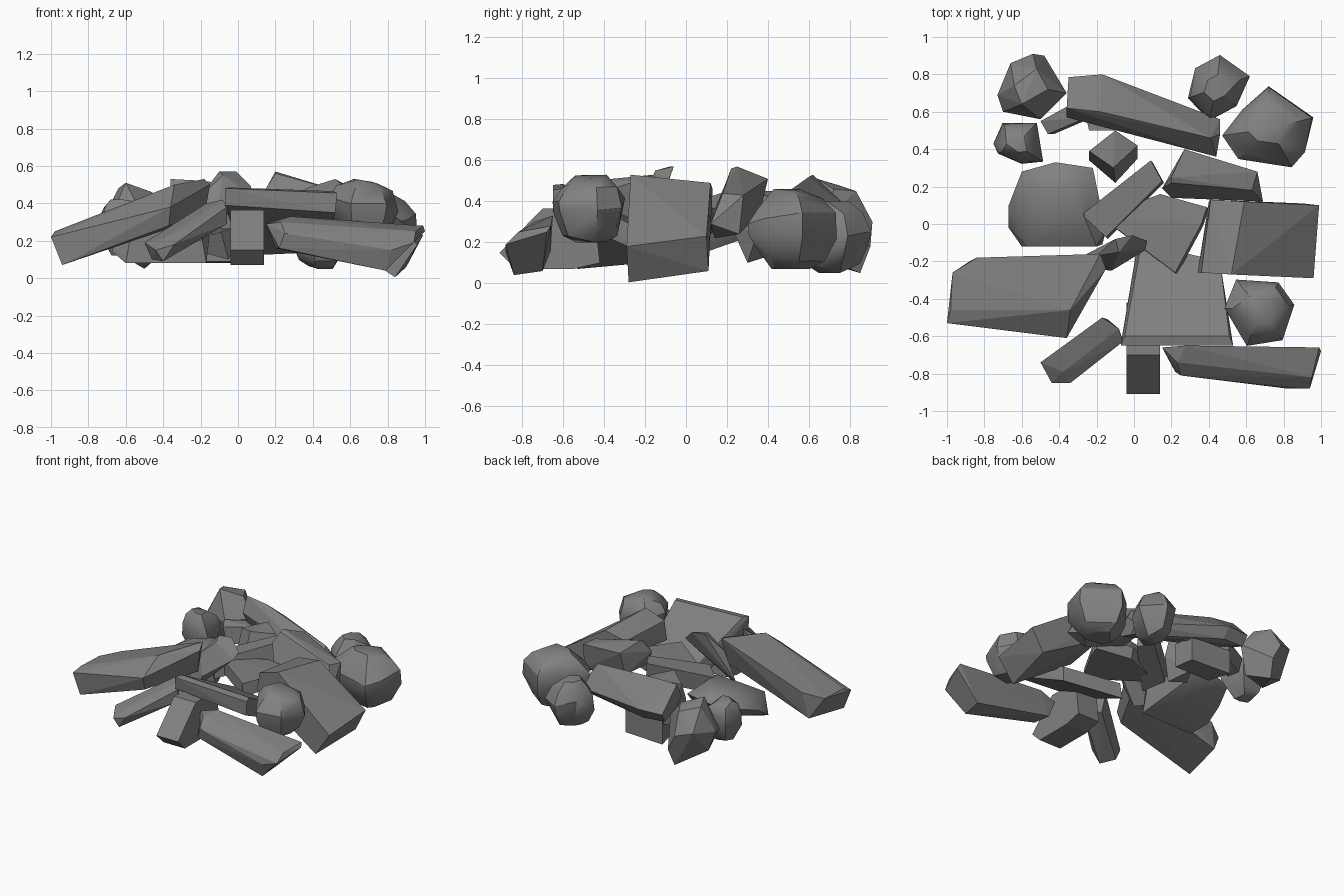
import bpy, bmesh, random, math

grey = bpy.data.materials.new("concrete_grey")
grey.diffuse_color = (0.22, 0.22, 0.22, 1)


def hull(name, pts, smooth=False):
    """Convex chunk wrapped around a few corner points."""
    bm = bmesh.new()
    for p in pts:
        bm.verts.new(p)
    bmesh.ops.convex_hull(bm, input=bm.verts)
    junk = [v for v in bm.verts if not v.link_faces]
    bmesh.ops.delete(bm, geom=junk, context='VERTS')
    bmesh.ops.dissolve_limit(bm, angle_limit=math.radians(4), verts=bm.verts, edges=bm.edges)
    bmesh.ops.recalc_face_normals(bm, faces=bm.faces)
    me = bpy.data.meshes.new(name)
    bm.to_mesh(me)
    bm.free()
    me.materials.append(grey)
    ob = bpy.data.objects.new(name, me)
    bpy.context.collection.objects.link(ob)
    if smooth:
        bpy.ops.object.select_all(action='DESELECT')
        ob.select_set(True)
        bpy.context.view_layer.objects.active = ob
        bpy.ops.object.shade_smooth_by_angle(angle=math.radians(32))
    return ob


def boulder(name, outline, z0, z1, seed):
    """Chipped boulder: plan outline at mid height, shrinking rings above and below."""
    rng = random.Random(seed)
    cx = sum(p[0] for p in outline) / len(outline)
    cy = sum(p[1] for p in outline) / len(outline)
    pts = []
    for t, s in ((0, .42), (.18, .75), (.45, .98), (.62, .96), (.83, .76), (1, .42)):
        for i, (x, y) in enumerate(outline):
            k = s * rng.uniform(.88, 1.02)
            tt = min(1, max(0, t + rng.uniform(-.09, .09)))
            pts.append((cx + (x - cx) * k, cy + (y - cy) * k, z0 + (z1 - z0) * tt))
    hull(name, pts, True)


def slab(name, top, drop):
    """Plate: top outline plus the same outline shifted by drop."""
    hull(name, list(top) + [tuple(a + b for a, b in zip(p, drop)) for p in top])


# Boulders
boulder("back_right_boulder", [(.45, .47), (.57, .62), (.72, .74), (.83, .67), (.96, .57),
        (.92, .38), (.85, .29), (.55, .34)], .07, .46, 3)
boulder("back_boulder", [(.28, .67), (.32, .84), (.46, .91), (.62, .79), (.56, .62), (.4, .54)],
        .05, .40, 5)
boulder("small_left_boulder", [(-.755, .43), (-.71, .55), (-.51, .55), (-.48, .33), (-.6, .32),
        (-.74, .37)], .12, .42, 8)
boulder("right_boulder", [(.48, -.45), (.54, -.29), (.78, -.30), (.87, -.43), (.8, -.63),
        (.6, -.66)], .2, .53, 11)
hull("back_left_boulder", [(-.73, .69, .3), (-.66, .86, .33), (-.54, .91, .3), (-.36, .70, .33),
     (-.6, .64, .51), (-.64, .74, .48), (-.52, .83, .45), (-.46, .72, .46), (-.5, .56, .32),
     (-.7, .6, .28), (-.62, .62, .12), (-.5, .85, .05), (-.42, .68, .12), (-.69, .72, .16),
     (-.48, .90, .18)])

# Big boulder with a flat sloping underside
hull("left_boulder", [(-.67, .1, .22), (-.6, .28, .28), (-.42, .33, .29), (-.22, .3, .3),
     (-.15, -.04, .24), (-.2, -.12, .26), (-.57, -.12, .25), (-.5, .18, .34), (-.33, .2, .36),
     (-.25, 0, .34), (-.45, -.02, .32), (-.6, .1, .29), (-.4, .29, .33),
     (-.56, .26, .21), (-.26, .26, .21), (-.67, -.02, .14), (-.6, -.12, .08), (-.17, -.11, .08)],
     True)

# Long leaning slab at the left
hull("left_long_slab", [(-.97, -.26, .25), (-.84, -.18, .29), (-.18, -.16, .53), (-.15, -.24, .5),
     (-.34, -.46, .50), (-.98, -.46, .25), (-1, -.53, .22), (-.36, -.61, .38),
     (-.94, -.53, .07), (-.37, -.58, .28), (-.18, -.22, .33), (-.88, -.2, .1)])

# Long slab across the back, rolled so its broad side faces up and back
hull("back_long_slab", [(-.36, .62, .53), (-.18, .6, .52), (.41, .46, .42), (-.35, .785, .36),
     (-.17, .80, .36), (.46, .56, .26), (-.36, .57, .42), (.44, .36, .31), (.46, .48, .34),
     (-.34, .74, .29), (-.17, .75, .28), (.44, .5, .2), (.43, .38, .24), (-.34, .6, .34)])

# Front beams
hull("front_left_beam", [(-.5, -.74, .19), (-.17, -.5, .40), (-.08, -.56, .42), (-.38, -.79, .22),
     (-.06, -.63, .38), (-.34, -.85, .18), (-.44, -.85, .15), (-.4, -.84, .09),
     (-.06, -.62, .29), (-.14, -.51, .25), (-.46, -.74, .1)])
hull("front_centre_beam", [(x, y, z) for x in (-.04, .14) for y, z in
     ((-.91, .15), (-.70, .365), (-.45, .36), (-.42, .1), (-.55, .07), (-.83, .07))])
hull("front_right_beam", [(.15, -.66, .29), (.28, -.65, .33), (.99, -.66, .28), (1, -.68, .25),
     (.23, -.74, .3), (.95, -.82, .25), (.25, -.81, .24), (.94, -.88, .19), (.82, -.88, .15),
     (.22, -.79, .16), (.79, -.84, .04), (.8, -.7, .06), (.2, -.66, .16)])

# Front centre plate, leaning down toward the back
hull("front_centre_plate", [(-.05, -.6, .485), (.51, -.6, .465), (.46, -.2, .25), (.04, -.1, .23),
     (-.07, -.65, .48), (.53, -.65, .455), (-.07, -.64, .39), (.52, -.65, .35),
     (.46, -.2, .14), (.02, -.1, .12)])

# Right leaning slab
hull("right_leaning_slab", [(.41, .13, .46), (.59, .12, .49), (.36, -.26, .48), (.52, -.27, .53),
     (.99, .1, .23), (.96, -.29, .18), (.9, .11, .06), (.84, -.28, .005),
     (.4, .12, .34), (.34, -.26, .34)])

# Blocks in the middle
hull("centre_right_block", [(.2, .25, .57), (.27, .4, .51), (.66, .28, .43), (.63, .18, .44),
     (.2, .22, .56), (.15, .19, .48), (.69, .12, .29), (.2, .14, .36),
     (.25, .36, .34), (.66, .26, .24), (.55, .14, .22)])
slab("centre_slab", [(-.18, .04, .35), (.14, .16, .36), (.39, .09, .38), (.36, .0, .38),
     (.22, -.26, .36), (-.02, -.04, .35)], (.01, -.01, -.09))
slab("centre_beam", [(-.28, .05, .34), (.09, .34, .46), (.15, .23, .46), (-.15, -.07, .36)],
     (.01, -.01, -.13))
hull("tilted_beam", [(-.1, -.08, .57), (-.01, -.06, .57), (.07, -.09, .49), (.06, -.14, .45),
     (-.08, -.15, .55), (-.2, -.17, .44), (-.29, -.18, .22), (-.2, -.24, .2), (-.12, -.25, .32)])
hull("back_centre_block", [(-.24, .39, .41), (-.1, .5, .45), (.02, .42, .42), (-.11, .30, .45),
     (-.24, .34, .28), (-.1, .22, .28), (.02, .35, .25), (-.13, .46, .15), (-.2, .32, .14),
     (-.05, .3, .1)])
slab("back_left_shard", [(-.5, .55, .34), (-.3, .66, .34), (-.25, .57, .34), (-.46, .48, .32)],
     (.03, 0, -.12))
slab("under_back_slab", [(-.28, .68, .26), (.04, .66, .26), (.05, .5, .27), (-.24, .5, .27)],
     (0, 0, -.18))
